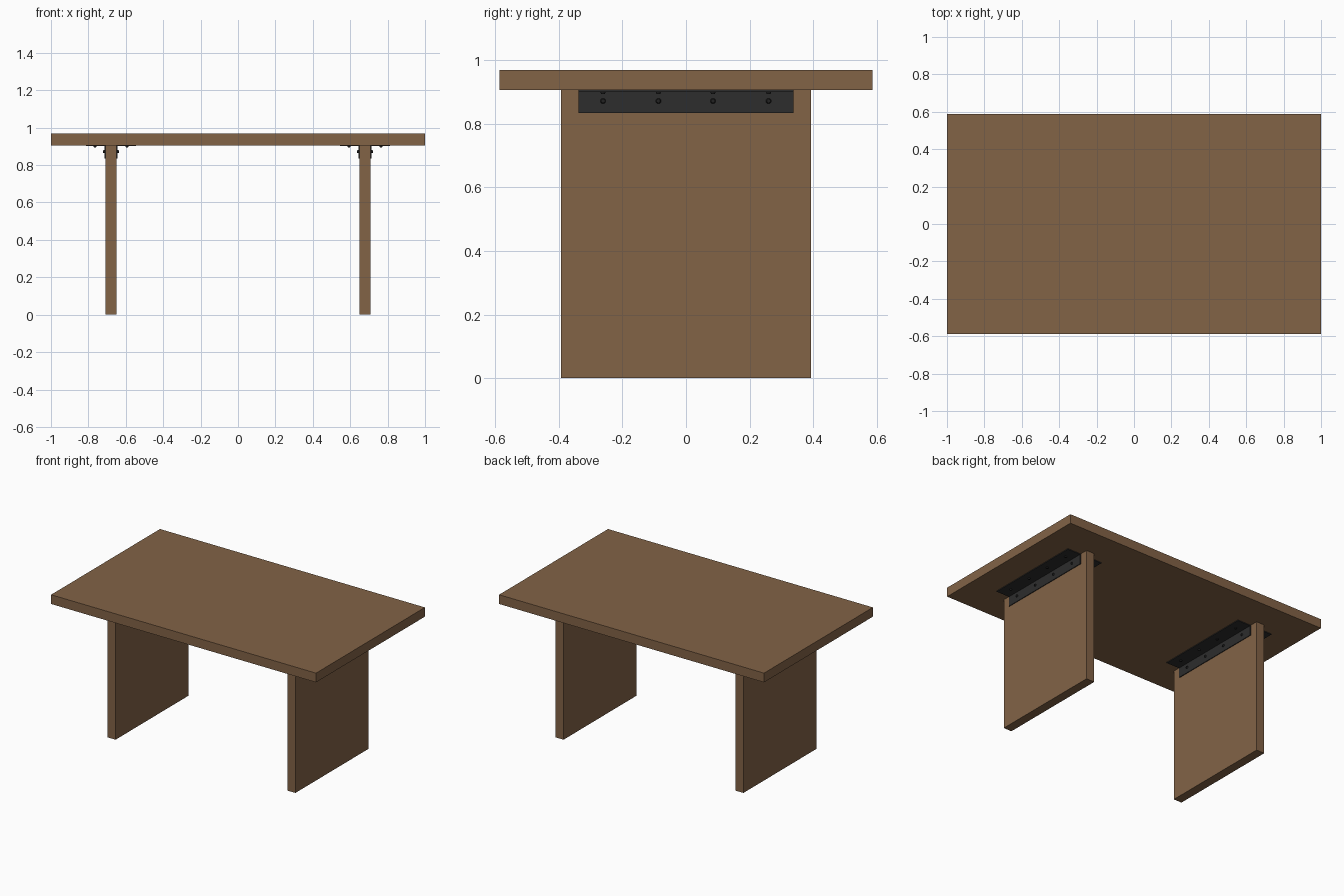
import bpy
import math

if "Cube" in bpy.data.objects:
    bpy.data.objects.remove(bpy.data.objects["Cube"])


def material(name, rgb):
    m = bpy.data.materials.new(name)
    m.diffuse_color = (*rgb, 1.0)
    m.use_nodes = True
    m.node_tree.nodes["Principled BSDF"].inputs["Base Color"].default_value = m.diffuse_color
    return m


WOOD = material("brown_wood", (0.225, 0.125, 0.062))
STEEL = material("dark_steel", (0.026, 0.026, 0.026))
BOLT = material("bolt_black", (0.016, 0.016, 0.016))


def box(name, x, y, z, mat):
    """Box from (min, max) ranges."""
    bpy.ops.mesh.primitive_cube_add(size=1, location=[(a + b) / 2 for a, b in (x, y, z)])
    o = bpy.context.object
    o.name = name
    o.scale = [abs(b - a) for a, b in (x, y, z)]
    bpy.ops.object.transform_apply(location=False, rotation=False, scale=True)
    o.data.materials.append(mat)
    return o


def bolt(name, loc, rot):
    """Small round bolt head, tapered towards its outer face (+z local)."""
    bpy.ops.mesh.primitive_cone_add(vertices=12, radius1=0.009, radius2=0.006,
                                    depth=0.008, location=loc, rotation=rot)
    o = bpy.context.object
    o.name = name
    o.data.materials.append(BOLT)


def angle_bracket(name, x, side):
    """L profile against the leg face at x, flange pointing to side, extruded along y."""
    t, w, h, top, y0, y1 = 0.005, 0.103, 0.071, 0.906, -0.339, 0.339
    prof = [(0, 0), (w, 0), (w, -t), (t, -t), (t, -h), (0, -h)]
    n = len(prof)
    verts = [(x + side * px, y, top + pz) for y in (y0, y1) for px, pz in prof]
    faces = [(i, (i + 1) % n, n + (i + 1) % n, n + i) for i in range(n)]
    faces += [tuple(range(n))[::-1], tuple(range(n, 2 * n))]
    if side < 0:
        faces = [f[::-1] for f in faces]
    me = bpy.data.meshes.new(name)
    me.from_pydata(verts, [], [f[::-1] for f in faces])
    o = bpy.data.objects.new(name, me)
    bpy.context.collection.objects.link(o)
    me.materials.append(STEEL)
    # bolts through the leg and up into the top
    for i, y in enumerate((-0.261, -0.087, 0.085, 0.26)):
        bolt(f"{name}_leg_bolt_{i}", (x + side * (t + 0.003), y, 0.872),
             (0, side * math.pi / 2, 0))
        bolt(f"{name}_top_bolt_{i}", (x + side * 0.055, y, top - t - 0.003),
             (math.pi, 0, 0))


# tabletop
box("tabletop", (-1, 1), (-0.587, 0.587), (0.906, 0.969), WOOD)

# panel legs with a bracket on each face
for label, cx in (("left", -0.679), ("right", 0.679)):
    half = 0.0305
    box(f"{label}_leg", (cx - half, cx + half), (-0.394, 0.394), (0, 0.906), WOOD)
    for s, face in ((-1, "west"), (1, "east")):
        angle_bracket(f"{label}_leg_bracket_{face}", cx + s * half, s)
